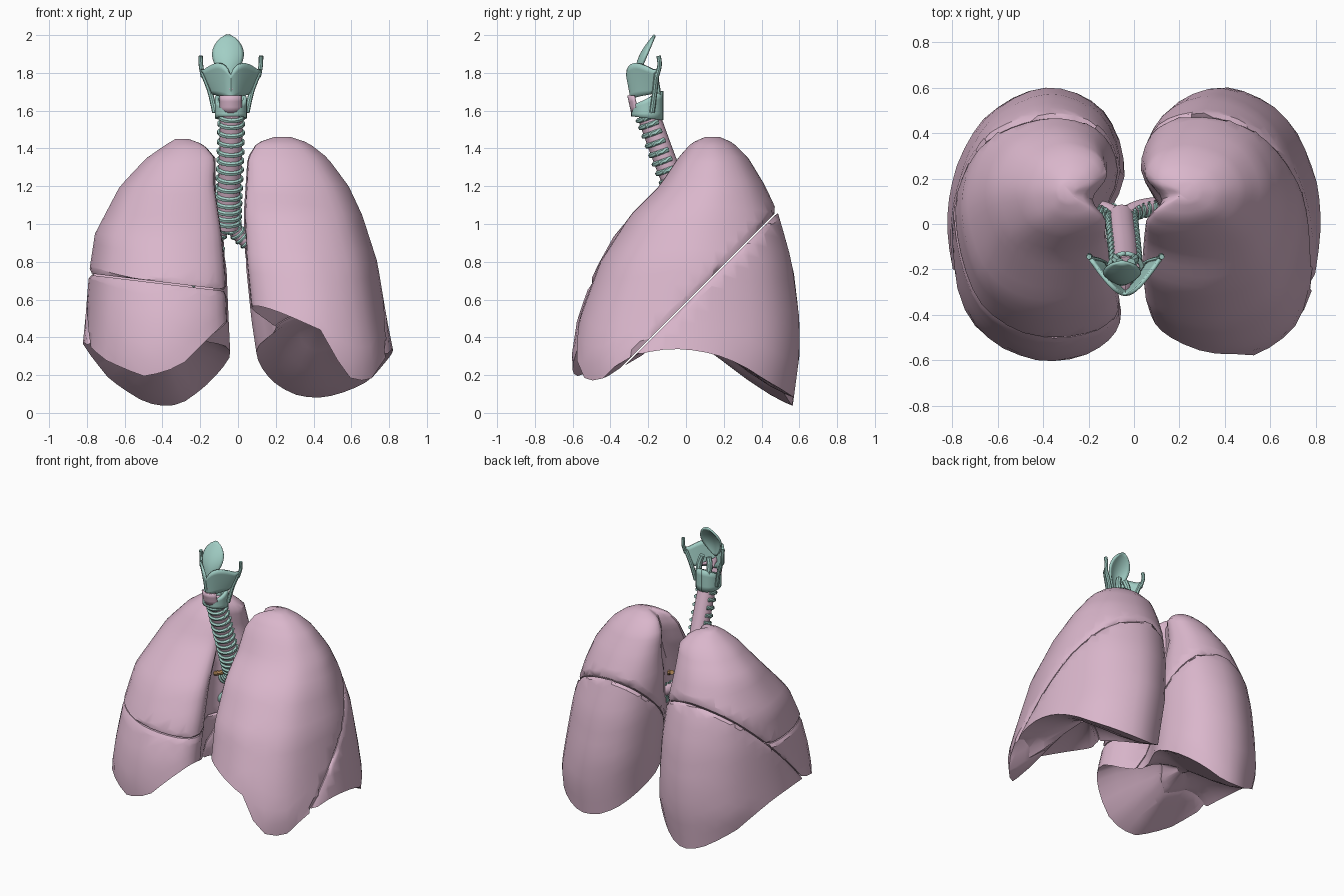
import bpy, bmesh, math
from mathutils import Vector

cube = bpy.data.objects.get("Cube")
if cube:
    bpy.data.objects.remove(cube, do_unlink=True)


def material(name, rgb):
    m = bpy.data.materials.new(name)
    m.use_nodes = True
    m.diffuse_color = (*rgb, 1)
    m.node_tree.nodes["Principled BSDF"].inputs["Base Color"].default_value = (*rgb, 1)
    return m


PINK = material("tissue pink", (0.70, 0.47, 0.60))
TEAL = material("cartilage teal", (0.36, 0.62, 0.56))
AMBER = material("vessel amber", (0.55, 0.30, 0.12))


def finish(bm, name, mat, angle=35):
    bmesh.ops.recalc_face_normals(bm, faces=bm.faces[:])
    mesh = bpy.data.meshes.new(name)
    bm.to_mesh(mesh)
    bm.free()
    mesh.materials.append(mat)
    ob = bpy.data.objects.new(name, mesh)
    bpy.context.collection.objects.link(ob)
    bpy.ops.object.select_all(action='DESELECT')
    bpy.context.view_layer.objects.active = ob
    ob.select_set(True)
    bpy.ops.object.shade_smooth_by_angle(angle=math.radians(angle))
    return ob


def interp(table, t):
    """Piecewise linear lookup: rows are (key, value, value, ...)."""
    if t <= table[0][0]:
        return table[0][1:]
    for a, b in zip(table, table[1:]):
        if t <= b[0]:
            f = (t - a[0]) / (b[0] - a[0])
            return [p + (q - p) * f for p, q in zip(a[1:], b[1:])]
    return table[-1][1:]


def spline(pts, steps, closed=False):
    """Catmull-Rom samples through the points."""
    pts = [Vector(p) for p in pts]
    n, out = len(pts), []
    get = (lambda i: pts[i % n]) if closed else (lambda i: pts[max(0, min(n - 1, i))])
    for i in range(n if closed else n - 1):
        a, b, c, d = (get(i + k) for k in (-1, 0, 1, 2))
        for s in range(steps):
            t = s / steps
            out.append(0.5 * (2 * b + (c - a) * t + (2 * a - 5 * b + 4 * c - d) * t * t
                              + (3 * b - a - 3 * c + d) * t ** 3))
    return out if closed else out + [pts[-1]]


def bridge(bm, rings):
    n = len(rings[0])
    for a, b in zip(rings, rings[1:]):
        for i in range(n):
            j = (i + 1) % n
            bm.faces.new((a[i], a[j], b[j], b[i]))


# ---- Lungs: medial (x=0) to lateral (x=1), front (y=-1) to back (y=1)
OUTLINE = spline([(0, .35), (.17, -.2), (.01, -.68), (.14, -.93), (.5, -1), (.85, -.75), (1, -.2),
                  (.98, .3), (.8, .77), (.45, 1), (.12, .83)], 4, closed=True)

# height, medial x, lateral x, front y, back y
LEFT = [(0, .13, .80, -.57, .56), (.3, .10, .82, -.60, .60), (.5, .07, .78, -.56, .60),
        (.8, .04, .73, -.45, .56), (1.05, .03, .65, -.29, .49), (1.2, .04, .58, -.14, .42),
        (1.35, .05, .47, -.04, .33), (1.43, .10, .37, .03, .25), (1.46, .19, .28, .10, .18)]
RIGHT = [(0, .12, .74, -.58, .56), (.3, .04, .82, -.60, .60), (.5, .05, .80, -.57, .60),
         (.75, .06, .78, -.48, .57), (.95, .08, .75, -.37, .52), (1.2, .12, .62, -.14, .42),
         (1.35, .12, .48, -.04, .33), (1.42, .18, .38, .03, .25), (1.45, .26, .33, .10, .18)]
# underside rim: x, height at the front, height at the back
LEFT_RIM = [(.05, .62, .10), (.3, .50, .06), (.45, .43, .06), (.58, .16, .06), (.7, .08, .06), (.82, .22, .12)]
RIGHT_RIM = [(.05, .50, .12), (.12, .42, .09), (.3, .25, .01), (.5, .18, .01), (.7, .22, .06), (.82, .28, .2)]


def lung(table, rim, side):
    bm = bmesh.new()
    top, levels = table[-1][0], 24

    def under(x, y):
        t = max(0, min(1, (y + .6) / 1.2))
        front, back = interp(rim, x)
        return front * (1 - t) ** 2 + t * (1 - t) + back * t * t

    rings = []
    # underside dome, from the middle out to the rim
    edge = []
    for k in range(levels):
        s = 1 - (1 - k / (levels - 1)) ** 1.6
        ring = []
        for o in OUTLINE:
            z = s * top
            for _ in range(6):
                xm, xl, yf, yb = interp(table, z)
                x = xm + (xl - xm) * o.x
                y = (yf + yb) / 2 + (yb - yf) / 2 * o.y
                low = under(x, y)
                z = low + (top - low) * s
            ring.append(Vector((x, y, z)))
        if k == 0:
            edge = ring
        rings.append(ring)
    mid = Vector((.42, .02, 0))
    inner = []
    for r in (.08, .3, .55, .78, .93):
        ring = []
        for e in edge:
            p = mid + (e - mid) * r
            blend = under(p.x, p.y) * (1 - r) + e.z * r
            ring.append(Vector((p.x, p.y, blend + .10 * (1 - r * r))))
        inner.append(ring)
    verts = [[bm.verts.new((p.x * side, p.y, p.z)) for p in ring] for ring in inner + rings]
    bridge(bm, verts)
    bm.faces.new(verts[0])
    bm.faces.new(verts[-1])
    return bm


def lobe(name, shape, cuts):
    """Keep the part of a lung on the normal side of each fissure plane."""
    bm = lung(*shape)
    for point, normal in cuts:
        n = Vector(normal).normalized()
        p = Vector(point)
        geom = lambda: bm.verts[:] + bm.edges[:] + bm.faces[:]
        bmesh.ops.bisect_plane(bm, geom=geom(), plane_co=p + n * .03, plane_no=n)
        cut = bmesh.ops.bisect_plane(bm, geom=geom(), plane_co=p + n * .004, plane_no=n,
                                     clear_inner=True)["geom_cut"]
        lip = [v for v in cut if isinstance(v, bmesh.types.BMVert)]
        c = sum((v.co for v in lip), Vector()) / len(lip)
        for v in lip:
            v.co = c + (v.co - c) * .965
        bmesh.ops.holes_fill(bm, edges=[e for e in bm.edges if e.is_boundary], sides=0)
    finish(bm, name, PINK)


UP, DOWN = ((0, 0, .58), (0, -1, 1)), ((0, 0, .58), (0, 1, -1))
ABOVE, BELOW = ((0, 0, .64), (.12, 0, 1)), ((0, 0, .64), (-.12, 0, -1))
left, right = (LEFT, LEFT_RIM, 1), (RIGHT, RIGHT_RIM, -1)
lobe("left_upper_lobe", left, [UP])
lobe("left_lower_lobe", left, [DOWN])
lobe("right_upper_lobe", right, [UP, ABOVE])
lobe("right_middle_lobe", right, [UP, BELOW])
lobe("right_lower_lobe", right, [DOWN])


# ---- Airways
def frame(path, i):
    t = (path[min(i + 1, len(path) - 1)] - path[max(i - 1, 0)]).normalized()
    hint = Vector((0, -1, 0)) if abs(t.y) < .9 else Vector((0, 0, 1))
    f = (hint - t * hint.dot(t)).normalized()
    return f, t.cross(f)


def add_tube(bm, path, radius, sides=10):
    rings = []
    for i, p in enumerate(path):
        f, s = frame(path, i)
        rings.append([bm.verts.new(p + radius * (f * math.cos(a) + s * math.sin(a)))
                      for a in (2 * math.pi * k / sides for k in range(sides))])
    bridge(bm, rings)
    bm.faces.new(rings[0])
    bm.faces.new(rings[-1])


def tube(name, pts, radius, mat, sides=12):
    path = spline(pts, 8)
    bm = bmesh.new()
    add_tube(bm, path, radius, sides)
    finish(bm, name, mat)
    return path


def c_rings(name, path, radius, thick, picks):
    """Cartilage hoops around a path, open at the back."""
    bm = bmesh.new()
    for q in picks:
        i = min(int(q), len(path) - 2)
        c = path[i].lerp(path[i + 1], q - i)
        f, s = frame(path, i)
        arc = [c + radius * (f * math.cos(a) + s * math.sin(a))
               for a in (math.radians(-125 + 250 * k / 16) for k in range(17))]
        add_tube(bm, arc, thick, 6)
    finish(bm, name, TEAL)


windpipe = tube("windpipe", [(-.035, -.2, 1.58), (-.04, -.12, 1.36), (-.05, -.03, 1.13), (-.055, .03, .98)],
                .06, PINK, 16)
c_rings("windpipe_rings", windpipe, .062, .0135, [.8 + k * 1.6 for k in range(14)])
for label, pts in (("left", [(-.05, .02, 1.02), (.0, .06, .95), (.09, .08, .88), (.22, .08, .82)]),
                   ("right", [(-.06, .02, 1.02), (-.1, .05, .95), (-.17, .07, .89), (-.3, .08, .82)])):
    path = tube(label + "_bronchus", pts, .038, PINK)
    c_rings(label + "_bronchus_rings", path, .038, .01, [3 + k * 2.4 for k in range(8)])
    s = 1 if label == "left" else -1
    tube(label + "_lower_branch", [(s * .09, .07, .88), (s * .14, .03, .78), (s * .25, .04, .68)], .024, TEAL)
    tube(label + "_vessel", [(s * .1, .02, .98), (s * .16, 0, .95), (s * .3, .04, .9)], .016, AMBER, 8)


# ---- Voice box
def sheet(name, func, nu, nv, thick, mat):
    bm = bmesh.new()
    grid = [[bm.verts.new(func(2 * i / nu - 1, j / nv)) for i in range(nu + 1)] for j in range(nv + 1)]
    for a, b in zip(grid, grid[1:]):
        for i in range(nu):
            bm.faces.new((a[i], a[i + 1], b[i + 1], b[i]))
    ob = finish(bm, name, mat)
    mod = ob.modifiers.new("thickness", 'SOLIDIFY')
    mod.thickness = thick
    mod.offset = 0


CX = -.038


def shield(u, v):
    a = abs(u)
    half = .095 + .06 * v
    top = 1.79 + .05 * math.sin(math.pi * min(1, a * 1.1) ** .8) + .03 * a
    return (CX + half * u, -.325 - .04 * v + (.15 + .06 * v) * (a * a + .12) ** .6 / 1.07,
            (1.66 + .03 * a) * (1 - v) + top * v)


def leaf(u, v):
    w = .006 + .075 * max(0, math.sin(math.pi * v ** 1.25)) ** .7
    return (CX - .015 + w * u, -.265 + .1 * v - .03 * math.sin(math.pi * v) * (1 - u * u), 1.76 + .24 * v)


def signet(u, v):
    a = math.pi * u
    back = (1 - math.cos(a)) / 2
    return (CX + .075 * math.sin(a), -.205 - .075 * math.cos(a),
            1.55 + .02 * (1 - back) + v * (.055 + .1 * back))


sheet("thyroid_shield", shield, 20, 6, .016, TEAL)
sheet("epiglottis", leaf, 10, 12, .014, TEAL)
sheet("cricoid_ring", signet, 28, 4, .02, TEAL)
sheet("front_membrane", lambda u, v: (CX + .055 * u, -.285 - .02 * v + .03 * u * u, 1.59 + .09 * v),
      8, 3, .012, PINK)
sheet("vocal_fold", lambda u, v: (CX + .05 * u * v, -.30 + .11 * v, 1.73 - .02 * abs(u)), 6, 4, .02, PINK)
for label, s in (("left", 1), ("right", -1)):
    tube(label + "_upper_horn", [(CX + s * .148, -.155, 1.78), (CX + s * .158, -.14, 1.84),
                                 (CX + s * .16, -.145, 1.89)], .012, TEAL, 8)
    tube(label + "_lower_horn", [(CX + s * .148, -.155, 1.8), (CX + s * .11, -.165, 1.7),
                                 (CX + s * .085, -.18, 1.59)], .014, TEAL, 8)
    tube(label + "_arytenoid", [(CX + s * .04, -.15, 1.68), (CX + s * .04, -.16, 1.74),
                                (CX + s * .025, -.17, 1.79)], .02, TEAL, 8)
